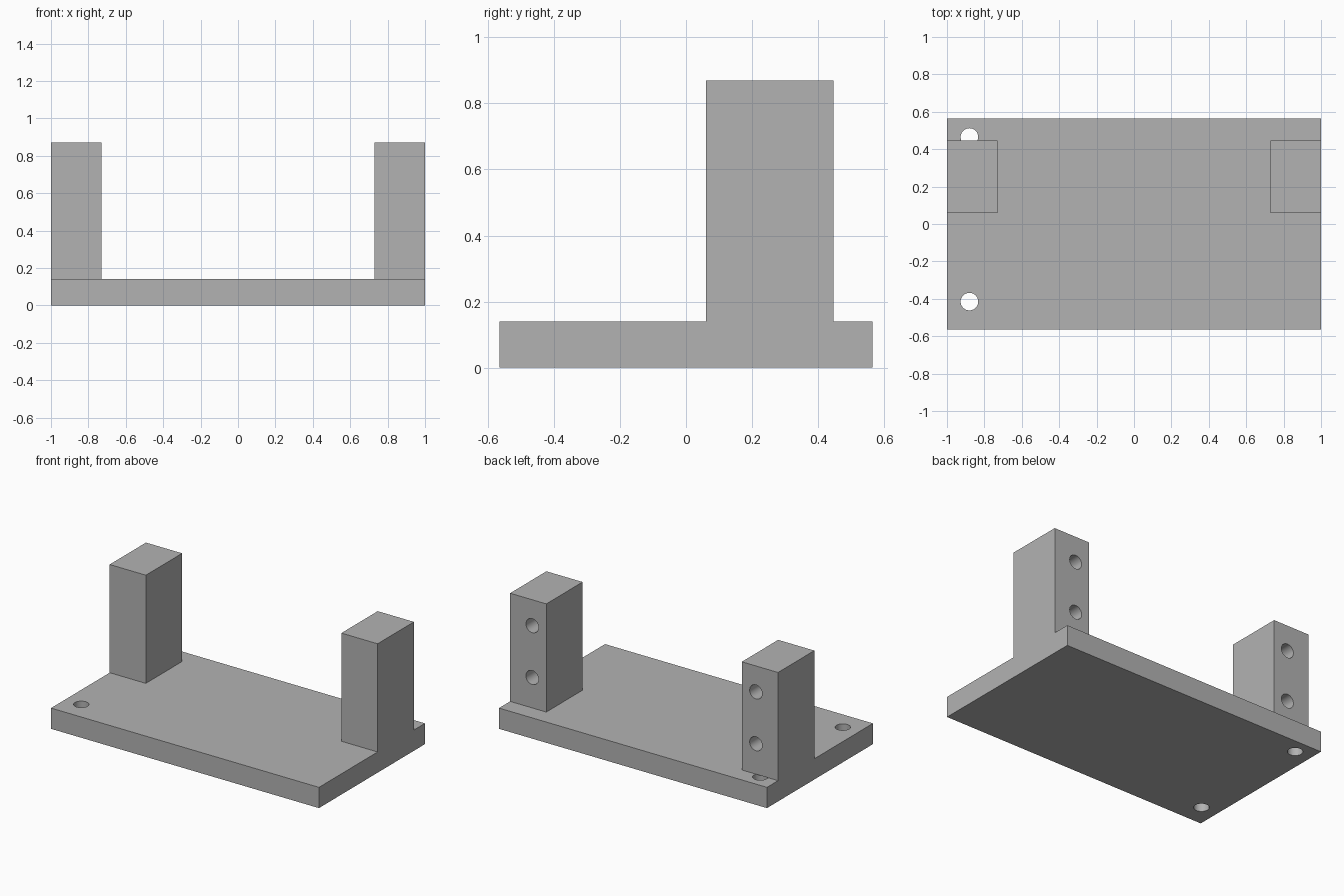
import bpy
import math

# Remove the default cube
cube = bpy.data.objects.get("Cube")
if cube:
    bpy.data.objects.remove(cube, do_unlink=True)

PLATE_TOP = 0.14
POST_TOP = 0.87
POST_BACK = 0.447
HOLE_RADIUS = 0.047
HOLE_DEPTH = 0.25

grey = bpy.data.materials.new("plain grey")
grey.use_nodes = True
colour = (0.45, 0.45, 0.45, 1)
grey.diffuse_color = colour
grey.node_tree.nodes["Principled BSDF"].inputs["Base Color"].default_value = colour


def box(name, low, high):
    """Box between two opposite corners."""
    centre = [(a + b) / 2 for a, b in zip(low, high)]
    bpy.ops.mesh.primitive_cube_add(size=1, location=centre)
    obj = bpy.context.object
    obj.name = name
    obj.scale = [b - a for a, b in zip(low, high)]
    bpy.ops.object.transform_apply(location=True, rotation=False, scale=True)
    obj.data.materials.append(grey)
    return obj


def drill(name, centre, length, tilt=0):
    """Round cutter, upright or tilted about x."""
    bpy.ops.mesh.primitive_cylinder_add(
        vertices=48, radius=HOLE_RADIUS, depth=length,
        location=centre, rotation=(tilt, 0, 0))
    obj = bpy.context.object
    obj.name = name
    obj.hide_render = True
    obj.data.materials.append(grey)
    return obj


def combine(target, tool, operation):
    """Apply a boolean and discard the tool."""
    mod = target.modifiers.new(operation.lower(), "BOOLEAN")
    mod.operation = operation
    mod.solver = "EXACT"
    mod.object = tool
    bpy.context.view_layer.objects.active = target
    bpy.ops.object.modifier_apply(modifier=mod.name)
    bpy.data.objects.remove(tool, do_unlink=True)


# Base plate with two mounting holes on its right end
bracket = box("base_plate_with_posts", (-1, -0.565, 0), (1, 0.565, PLATE_TOP))
for y in (-0.415, 0.465):
    combine(bracket, drill("mounting_hole", (-0.88, y, PLATE_TOP / 2), 0.4), "DIFFERENCE")

# Posts at both ends, each with two blind holes in the back
for side in (-1, 1):
    inner, outer = sorted((side * 0.73, side))
    post = box("post", (inner, 0.06, PLATE_TOP), (outer, POST_BACK, POST_TOP))
    for z in (0.345, 0.695):
        cutter = drill("post_hole", (side * 0.835, POST_BACK, z),
                       2 * HOLE_DEPTH, math.pi / 2)
        combine(post, cutter, "DIFFERENCE")
    combine(bracket, post, "UNION")

# Smooth hole walls, keep the edges sharp
bpy.ops.object.select_all(action="DESELECT")
bracket.select_set(True)
bpy.context.view_layer.objects.active = bracket
bpy.ops.object.shade_smooth_by_angle(angle=math.radians(30))
